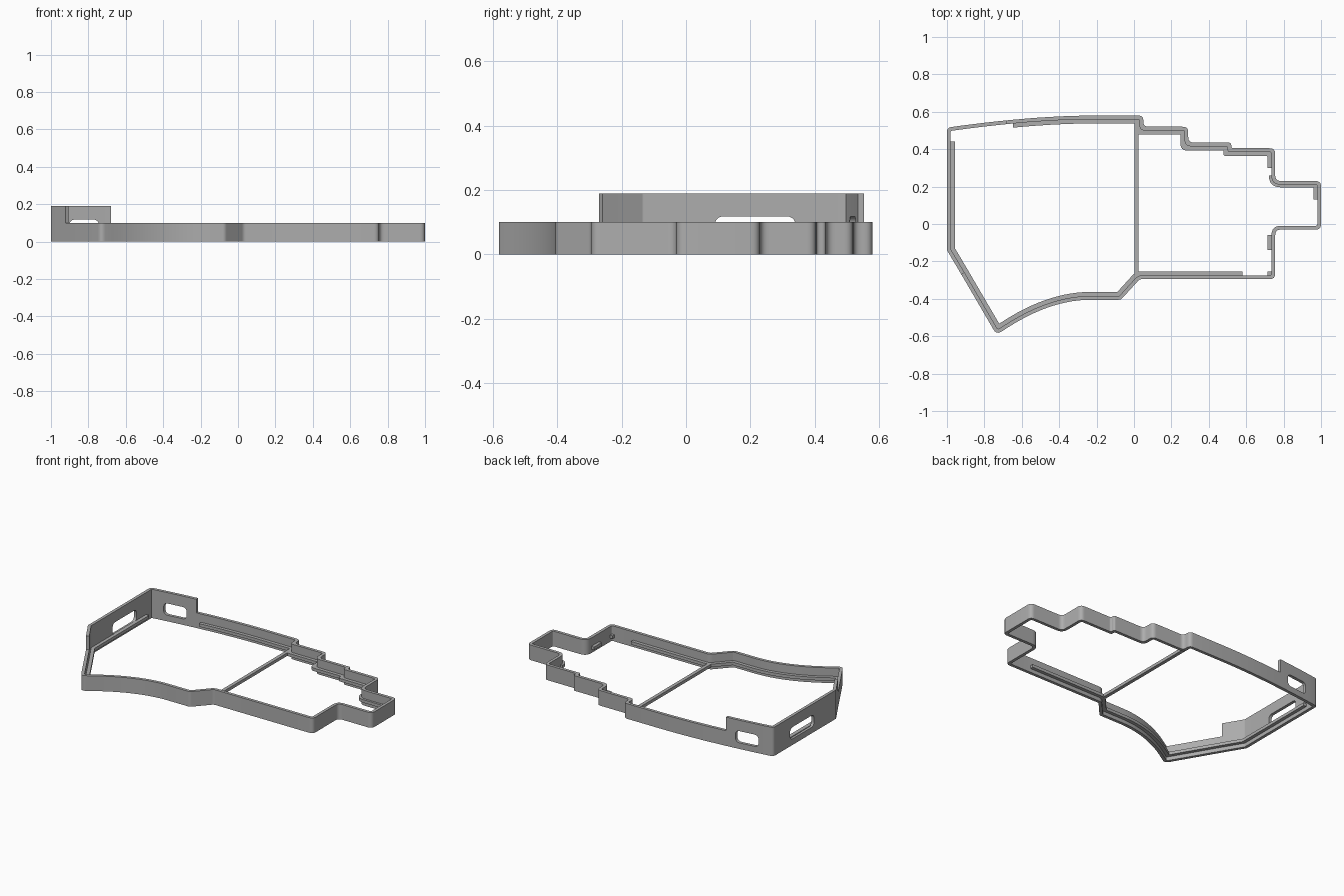
import bpy
from mathutils import Vector

if "Cube" in bpy.data.objects:
    bpy.data.objects.remove(bpy.data.objects["Cube"])

grey = bpy.data.materials.new("mid_grey")
grey.use_nodes = True
COLOUR = (0.42, 0.42, 0.42, 1)
grey.diffuse_color = COLOUR
grey.node_tree.nodes["Principled BSDF"].inputs["Base Color"].default_value = COLOUR


def bezier(a, b, c, n):
    a, b, c = Vector(a), Vector(b), Vector(c)
    return [a * (1 - t) ** 2 + b * 2 * t * (1 - t) + c * t * t
            for t in (i / n for i in range(n + 1))]


# Named points where walls or ledges start and stop
LEDGE_START, RAISED_START, RAISED_END = (-1, 0.44), (-0.923, -0.27), (-0.68, 0.554)
LEDGE_END, BACK_LEDGE_START, BACK_LEDGE_END = (0.58, -0.295), (0.755, 0.405), (-0.65, 0.557)
TAB_CORNER, TAB_ROOT = (1, 0.23), (0.755, 0.23)
R = 0.03

# Outer outline, counterclockwise, each point with a corner radius
outline = [(LEDGE_START, 0), ((-1, -0.14), R), (RAISED_START, 0), ((-0.735, -0.592), R)]
outline += [(p, 0) for p in bezier((-0.71, -0.577), (-0.46, -0.405), (-0.23, -0.405), 14)[1:]]
outline += [(p, R) for p in [(-0.07, -0.405), (0.03, -0.295)]]
outline += [(LEDGE_END, 0)]
outline += [(p, R) for p in [
    (0.755, -0.295), (0.755, -0.03), (1, -0.03), TAB_CORNER, TAB_ROOT, BACK_LEDGE_START,
    (0.52, 0.405), (0.52, 0.435), (0.29, 0.435), (0.29, 0.52), (0.05, 0.52), (0.05, 0.58)]]
back = bezier((-0.2, 0.58), (-0.55, 0.58), (-1, 0.515), 12)
outline += [(p, 0) for p in back[:-1]
            if min(abs(p.x - q[0]) for q in (RAISED_END, BACK_LEDGE_END)) > 0.03]
outline += [(BACK_LEDGE_END, 0), (RAISED_END, 0)]
outline[-2:] = []
tail = [i for i, (p, r) in enumerate(outline) if p[1] > 0.5 and p[0] < RAISED_END[0]]
cut = tail[0] if tail else len(outline)
outline[cut:cut] = [(BACK_LEDGE_END, 0), (RAISED_END, 0)]
outline += [((-1, 0.515), 0.025)]
raw = [Vector(p) for p, r in outline]
N = len(raw)


def cross(a, b):
    return a.x * b.y - a.y * b.x


def contour(d):
    """Outline moved inward by d, with rounded corners, as one point group per corner."""
    moved, turns = [], []
    for i in range(N):
        u = (raw[i] - raw[i - 1]).normalized()
        v = (raw[(i + 1) % N] - raw[i]).normalized()
        n1, n2 = Vector((-u.y, u.x)), Vector((-v.y, v.x))
        moved.append(raw[i] + (n1 + n2) * d / (1 + n1.dot(n2)))
        turns.append(cross(u, v))
    groups = []
    for i, p in enumerate(moved):
        r = outline[i][1]
        if not r:
            groups.append([p])
            continue
        a, b = moved[i - 1] - p, moved[(i + 1) % N] - p
        r = max(r - d * (1 if turns[i] > 0 else -1), 0.003)
        half = a.angle(-b) / 2
        t = min(r * abs(half if half < 0.3 else turns[i] / (1 + (-a.normalized()).dot(b.normalized()))),
                0.45 * a.length, 0.45 * b.length)
        groups.append(bezier(p + a.normalized() * t, p, p + b.normalized() * t, 6))
    return groups


def make(name, verts, faces):
    mesh = bpy.data.meshes.new(name)
    mesh.from_pydata(verts, [], faces)
    mesh.materials.append(grey)
    obj = bpy.data.objects.new(name, mesh)
    bpy.context.collection.objects.link(obj)
    return obj


def strip(name, start, end, d0, d1, z0, z1):
    """Wall or ledge following the outline from start to end."""
    i = min(range(N), key=lambda k: (raw[k] - Vector(start)).length)
    j = min(range(N), key=lambda k: (raw[k] - Vector(end)).length)
    ids = [(i + k) % N for k in range((j - i) % N + 1)]
    g0, g1 = contour(d0), contour(d1)
    outer = [p for k in ids for p in g0[k]]
    inner = [p for k in ids for p in g1[k]]
    verts, faces = [], []
    for p, q in zip(outer, inner):
        verts += [(p.x, p.y, z0), (q.x, q.y, z0), (q.x, q.y, z1), (p.x, p.y, z1)]
    last = 4 * (len(outer) - 1)
    for b in range(0, last, 4):
        for k in range(4):
            m = (k + 1) % 4
            faces.append((b + k, b + 4 + k, b + 4 + m, b + m))
    faces += [(0, 1, 2, 3), (last + 3, last + 2, last + 1, last)]
    obj = make(name, verts, faces)
    bpy.ops.object.select_all(action='DESELECT')
    obj.select_set(True)
    bpy.context.view_layer.objects.active = obj
    bpy.ops.object.mode_set(mode='EDIT')
    bpy.ops.mesh.select_all(action='SELECT')
    bpy.ops.mesh.normals_make_consistent(inside=False)
    bpy.ops.object.mode_set(mode='OBJECT')
    return obj


def box(name, x0, x1, y0, y1, z0, z1):
    verts = [(x, y, z) for z in (z0, z1) for x, y in ((x0, y0), (x1, y0), (x1, y1), (x0, y1))]
    faces = [(3, 2, 1, 0), (4, 5, 6, 7)] + [(k, (k + 1) % 4, (k + 1) % 4 + 4, k + 4) for k in range(4)]
    return make(name, verts, faces)


def cut_slot(target, x0, x1, y0, y1, axis):
    """Cut a round-cornered opening through a wall along the given axis."""
    cutter = box("slot_cutter", x0, x1, y0, y1, 0.04, 0.118)
    bevel = cutter.modifiers.new("round", 'BEVEL')
    bevel.width, bevel.segments, bevel.limit_method = 0.025, 5, 'WEIGHT'
    weights = cutter.data.attributes.new("bevel_weight_edge", 'FLOAT', 'EDGE')
    for e in cutter.data.edges:
        a, b = (cutter.data.vertices[v].co for v in e.vertices)
        weights.data[e.index].value = 1.0 if abs((a - b)[axis]) > 1e-4 else 0.0
    cutter.hide_render = True
    mod = target.modifiers.new("slot", 'BOOLEAN')
    mod.operation, mod.object, mod.solver = 'DIFFERENCE', cutter, 'EXACT'
    bpy.context.view_layer.objects.active = target
    bpy.ops.object.modifier_apply(modifier=mod.name)
    bpy.data.objects.remove(cutter)


# Outer walls: low run, and raised run with two openings
WALL = 0.02
low_wall = strip("low_wall", RAISED_START, RAISED_END, 0, WALL, 0, 0.1)
raised_wall = strip("raised_wall", RAISED_END, RAISED_START, 0, WALL, 0, 0.19)
cut_slot(raised_wall, -1.1, -0.965, 0.09, 0.34, 0)
cut_slot(raised_wall, -0.9, -0.745, 0.45, 0.65, 1)

# Inner ledges
Z0, Z1 = 0.025, 0.045
ledges = [
    strip("front_ledge", LEDGE_START, LEDGE_END, 0.016, 0.042, Z0, Z1),
    strip("back_ledge", BACK_LEDGE_START, BACK_LEDGE_END, 0.016, 0.042, Z0, Z1),
    strip("tab_ledge", TAB_CORNER, TAB_ROOT, 0.016, 0.034, Z0, Z1)]

# Cross bar and small support pads
box("cross_bar", 0.002, 0.025, -0.27, 0.555, Z0, Z1)
for k, (x, y0, y1) in enumerate([(0.74, 0.3, 0.39), (0.74, -0.14, -0.06),
                                 (0.74, -0.28, -0.255), (0.985, 0.13, 0.21)]):
    box(f"support_pad_{k + 1}", x - 0.025, x, y0, y1, Z0, Z1)

# Smooth rounded corners, keep edges sharp
bpy.ops.object.select_all(action='DESELECT')
for obj in [low_wall, raised_wall] + ledges:
    obj.select_set(True)
bpy.context.view_layer.objects.active = low_wall
bpy.ops.object.shade_smooth_by_angle(angle=0.6)
